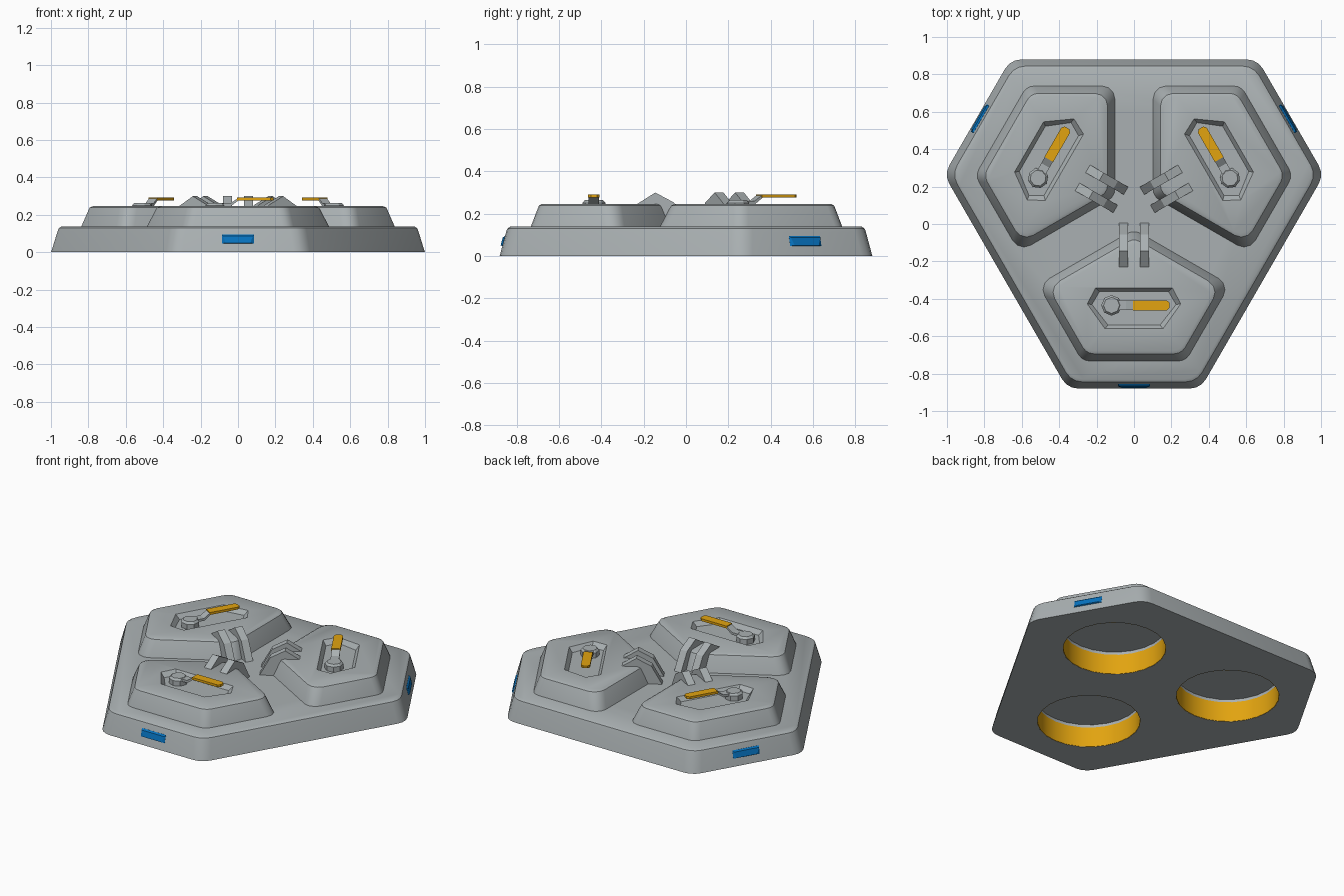
import bpy, bmesh
from math import radians, sin, cos, pi
from mathutils import Matrix, Vector

if "Cube" in bpy.data.objects:
    bpy.data.objects.remove(bpy.data.objects["Cube"])

CY = 0.088            # centre of the three-fold symmetry


def material(name, rgb):
    m = bpy.data.materials.new(name)
    m.diffuse_color = (*rgb, 1)
    m.use_nodes = True
    m.node_tree.nodes["Principled BSDF"].inputs["Base Color"].default_value = m.diffuse_color
    return m


GREY = material("grey metal", (0.40, 0.435, 0.445))
YELLOW = material("yellow paint", (0.76, 0.37, 0.005))
BLUE = material("blue light", (0.002, 0.17, 0.52))


def loft(name, rings, mat, matrix, smooth=False, closed=False):
    """Skin a stack of rings; cap the ends, or join last to first if closed."""
    bm = bmesh.new()
    vs = [[bm.verts.new(p) for p in ring] for ring in rings]
    n = len(vs[0])
    pairs = list(zip(vs, vs[1:])) + ([(vs[-1], vs[0])] if closed else [])
    for a, b in pairs:
        for i in range(n):
            j = (i + 1) % n
            bm.faces.new((a[i], a[j], b[j], b[i]))
    if not closed:
        bm.faces.new(vs[0])
        bm.faces.new(vs[-1])
    bm.transform(matrix)
    bmesh.ops.recalc_face_normals(bm, faces=bm.faces)
    me = bpy.data.meshes.new(name)
    bm.to_mesh(me)
    bm.free()
    me.materials.append(mat)
    ob = bpy.data.objects.new(name, me)
    bpy.context.collection.objects.link(ob)
    if smooth:
        shade(ob)
    return ob


def shade(ob):
    bpy.ops.object.select_all(action='DESELECT')
    ob.select_set(True)
    bpy.context.view_layer.objects.active = ob
    bpy.ops.object.shade_smooth_by_angle(angle=radians(35))


def outline(planes, inset, r, z, seg=3):
    """Rounded polygon from edge normals (degrees) and distances."""
    pts = []
    n = len(planes)
    for i in range(n):
        (a1, d1), (a2, d2) = planes[i], planes[(i + 1) % n]
        a1, a2 = radians(a1), radians(a1 + (a2 - a1) % 360)
        d1, d2 = d1 - inset - r, d2 - inset - r
        det = sin(a2 - a1)
        x = (d1 * sin(a2) - d2 * sin(a1)) / det
        y = (d2 * cos(a1) - d1 * cos(a2)) / det
        for k in range(seg + 1):
            a = a1 + (a2 - a1) * k / seg
            pts.append(Vector((x + r * cos(a), y + r * sin(a), z)))
    return pts


def circle(x, y, r, z, n):
    return [Vector((x + r * cos(2 * pi * i / n), y + r * sin(2 * pi * i / n), z)) for i in range(n)]


def prism_x(profile, x0, x1):
    return [[Vector((x, y, z)) for y, z in profile] for x in (x0, x1)]


def light_rect(w_low, w_top, z_low, z_top, out):
    """Rectangle lying parallel to the sloped outer side of the base."""
    return [Vector((x, -(.968 - .27 * z + out), z)) for x, z in
            ((-w_low, z_low), (w_low, z_low), (w_top, z_top), (-w_top, z_top))]


def cut(ob, cutters):
    for c in cutters:
        c.hide_render = True
        m = ob.modifiers.new("cut", 'BOOLEAN')
        m.operation, m.object, m.solver = 'DIFFERENCE', c, 'EXACT'
    dg = bpy.context.evaluated_depsgraph_get()
    me = bpy.data.meshes.new_from_object(ob.evaluated_get(dg))
    ob.modifiers.clear()
    ob.data = me
    shade(ob)


# placements: front, right, and left as a mirror of the right
CENTRE = Matrix.Translation((0, CY, 0))
TURN = CENTRE @ Matrix.Rotation(radians(120), 4, 'Z')
PLACES = {"front": CENTRE, "right": TURN, "left": Matrix.Scale(-1, 4, (1, 0, 0)) @ TURN}

# base plate
BASE = [(-90, .968), (-30, .792), (30, .968), (90, .792), (150, .968), (210, .792)]
base = loft("base", [outline(BASE, i, .1, z) for i, z in
                     ((0, 0), (.03, .112), (.036, .129), (.05, .138))], GREY, CENTRE)

POD = [(-90, .823), (-30, .652), (60, -.1), (120, -.1), (210, .652)]
HEX = [(-.155, -.648), (.155, -.648), (.25, -.515), (.205, -.43), (-.205, -.43), (-.25, -.515)]
HOOK = [(-.335, .235), (-.233, .299), (-.145, .252), (-.078, .13), (-.16, .13), (-.2, .2)]
SOCKET_Y, SIDES = -.498, 24
holes = []

for side, M in PLACES.items():
    # raised pod with a socket below and a shallow recess on top
    pod = loft(side + "_pod", [outline(POD, i, .07, z) for i, z in
               ((0, .13), (.002, .138), (.034, .222), (.041, .238), (.056, .246))], GREY, M)
    hole = loft(side + "_socket_cutter",
                [circle(0, SOCKET_Y, .303, z, SIDES) for z in (-.1, .15)], GREY, M)
    recess = loft(side + "_recess_cutter",
                  [[Vector((x * s, -.535 + (y + .535) * t, z)) for x, y in HEX]
                   for s, t, z in ((.9, .82, .218), (1, 1, .246), (1, 1, .3))], GREY, M)
    cut(pod, [hole, recess])
    bpy.data.objects.remove(recess)
    holes.append(hole)

    # yellow lining of the socket
    loft(side + "_socket_lining", [circle(0, SOCKET_Y, r, z, SIDES) for r, z in
         ((.3, .001), (.3, .13), (.305, .13), (.305, .001))], YELLOW, M, True, True)

    # lever: pivot knob, bent arm, yellow grip
    loft(side + "_lever_knob", [circle(-.12, -.523, r, z, 8) for r, z in
         ((.055, .21), (.055, .25), (.043, .263))], GREY, M)
    arm = [(-.09, .245), (-.04, .245), (.0, .275), (.0, .289), (-.042, .26), (-.09, .26)]
    loft(side + "_lever_arm", [[Vector((x, y, z)) for x, z in arm] for y in (-.548, -.498)], GREY, M)
    grip = [(-.005, -.027), (.175, -.027), (.19, -.014), (.19, .014), (.175, .027), (-.005, .027)]
    loft(side + "_lever_grip", [[Vector((x, y - .523, z)) for x, y in grip]
                                for z in (.276, .291)], YELLOW, M)

    # pair of bent hooks reaching over the pod's inner corner
    for s, label in ((-1, "a"), (1, "b")):
        loft(f"{side}_hook_{label}", prism_x(HOOK, s * .032, s * .08), GREY, M)

    # blue light on the short outer side
    loft(side + "_light", [light_rect(.085, .085, .046, .094, -.01),
                           light_rect(.085, .085, .046, .094, .001),
                           light_rect(.066, .08, .05, .086, .009)], BLUE, M)

# open the sockets through the base
cut(base, holes)
for h in holes:
    bpy.data.objects.remove(h)
